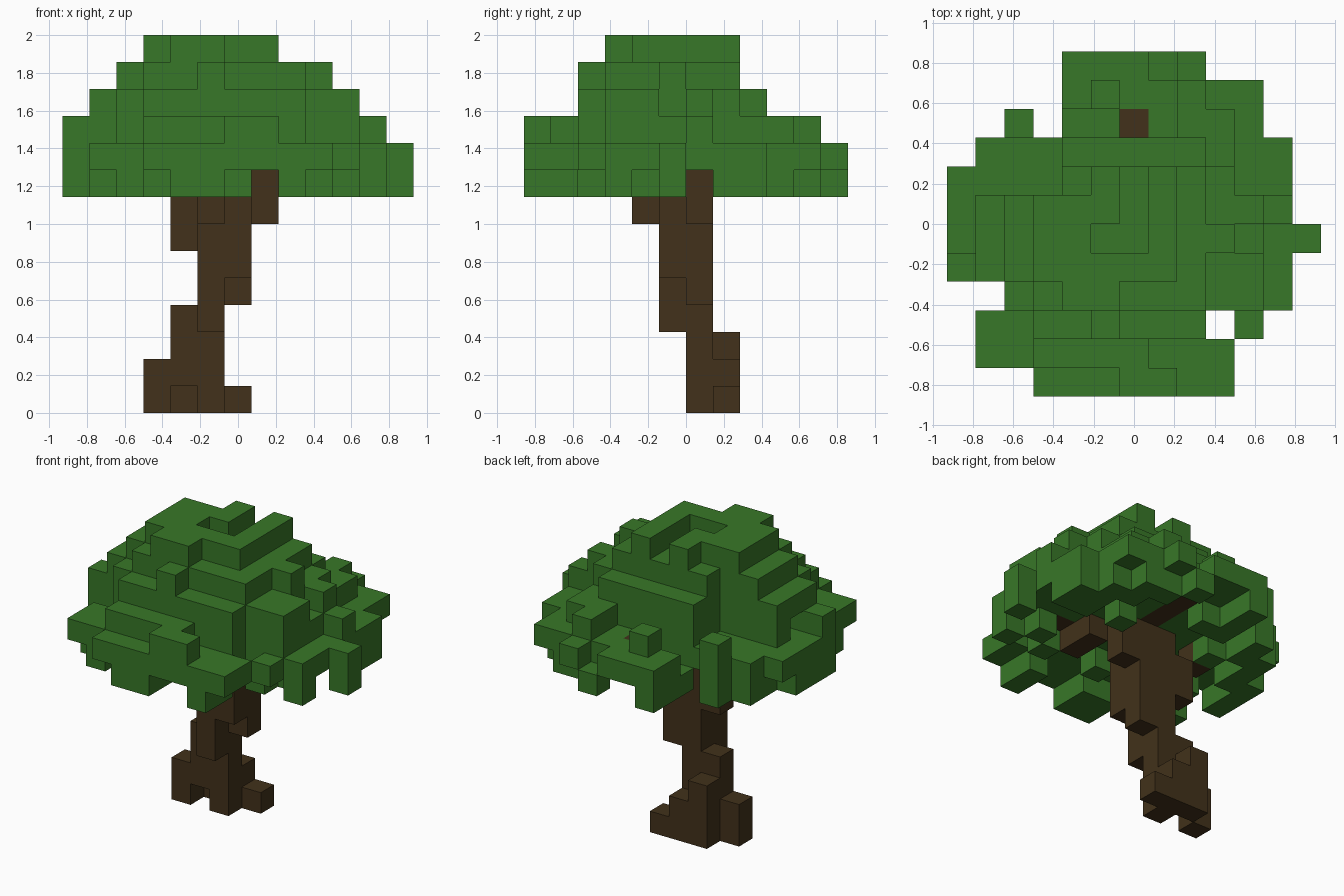
import bpy
import bmesh
from mathutils import Vector

cube = bpy.data.objects.get("Cube")
if cube:
    bpy.data.objects.remove(cube, do_unlink=True)

SIZE = 1 / 7                    # block size
OFFSET = Vector((-6.5, -6, 0))  # centres the block footprint


def fill(*boxes):
    """Blocks inside boxes given as first and last x, y and z."""
    return {(x, y, z)
            for x0, x1, y0, y1, z0, z1 in boxes
            for x in range(x0, x1 + 1)
            for y in range(y0, y1 + 1)
            for z in range(z0, z1 + 1)}


def tier(level, *boxes):
    """One layer of blocks, from boxes given as first and last x and y."""
    return fill(*[(*box, level, level) for box in boxes])


def make_material(name, colour):
    mat = bpy.data.materials.new(name)
    mat.use_nodes = True
    mat.diffuse_color = colour
    bsdf = mat.node_tree.nodes["Principled BSDF"]
    bsdf.inputs["Base Color"].default_value = colour
    bsdf.inputs["Roughness"].default_value = 1
    return mat


def build_blocks(name, blocks, solid, mat):
    """Skin the exposed sides of the blocks and merge them into flat faces."""
    bm = bmesh.new()
    verts = {}

    def corner(point):
        key = tuple(round(c) for c in point)
        if key not in verts:
            verts[key] = bm.verts.new((Vector(key) + OFFSET) * SIZE)
        return verts[key]

    for block in sorted(blocks):
        low = Vector(block)
        for axis in range(3):
            u, v, n = (Vector([float(a == (axis + s) % 3) for a in range(3)])
                       for s in (1, 2, 0))
            for side in (0, 1):
                step = n if side else -n
                if tuple(round(c) for c in low + step) in solid:
                    continue
                base = low + n * side
                loop = [base, base + u, base + u + v, base + v]
                if not side:
                    loop.reverse()
                bm.faces.new([corner(p) for p in loop])
    bmesh.ops.dissolve_limit(bm, angle_limit=0.01,
                             verts=bm.verts[:], edges=bm.edges[:])
    mesh = bpy.data.meshes.new(name)
    bm.to_mesh(mesh)
    bm.free()
    mesh.materials.append(mat)
    obj = bpy.data.objects.new(name, mesh)
    bpy.context.collection.objects.link(obj)


bark = make_material("bark_brown", (0.054, 0.031, 0.0105, 1))
leaf = make_material("leaf_green", (0.039, 0.185, 0.021, 1))

# Roots
roots = fill((3, 3, 6, 6, 0, 1), (5, 5, 6, 7, 0, 1),
             (4, 4, 7, 7, 0, 2), (6, 6, 7, 7, 0, 0))

# Leaning stem
stem = fill((4, 4, 6, 6, 1, 3), (5, 5, 6, 6, 2, 8), (5, 5, 5, 5, 3, 8),
            (6, 6, 6, 6, 4, 8), (6, 6, 5, 5, 5, 8))

# Branches to either side, to the front and to the back
branches = fill((4, 4, 6, 6, 6, 7), (3, 3, 6, 6, 8, 8), (5, 5, 4, 4, 7, 7),
                (7, 7, 6, 6, 7, 8), (8, 8, 4, 5, 8, 8), (8, 9, 4, 4, 9, 9),
                (6, 6, 7, 9, 9, 9))

# Ragged leaves hanging below the canopy, front to back
hanging = tier(8, (4, 5, 0, 1), (8, 8, 0, 1), (2, 2, 1, 1), (1, 1, 2, 2),
               (2, 3, 3, 3), (6, 6, 3, 3), (9, 9, 3, 3), (11, 11, 3, 3),
               (0, 0, 4, 6), (2, 2, 4, 4), (10, 10, 4, 4), (12, 12, 5, 5),
               (1, 1, 6, 8), (3, 3, 7, 7), (8, 8, 7, 7), (10, 11, 7, 8),
               (2, 2, 8, 9), (4, 5, 9, 9), (9, 10, 9, 9), (4, 4, 10, 11),
               (8, 9, 10, 10), (7, 7, 11, 11))

# Broad lower tier, open where the back branch comes through
broad = tier(9, (3, 9, 0, 0), (1, 9, 1, 1), (1, 8, 2, 2), (10, 10, 2, 2),
             (2, 11, 3, 3), (0, 11, 4, 7), (12, 12, 5, 5), (1, 11, 8, 8),
             (2, 2, 9, 9), (7, 10, 9, 9), (4, 10, 10, 10), (4, 6, 11, 11),
             (8, 8, 11, 11))

# Middle tiers
middle = tier(10, (6, 7, 0, 0), (3, 6, 1, 1), (3, 8, 2, 2), (2, 10, 3, 5),
              (0, 1, 4, 4), (1, 11, 6, 6), (4, 9, 7, 8), (2, 2, 9, 9),
              (8, 9, 9, 9), (5, 5, 10, 10), (8, 8, 10, 10))
upper = tier(11, (3, 8, 2, 2), (2, 10, 3, 4), (1, 9, 4, 5), (1, 10, 6, 6),
             (4, 9, 7, 7), (4, 8, 8, 8))

# Crown with a notched top
crown = tier(12, (5, 5, 2, 2), (3, 8, 3, 6), (4, 8, 7, 7), (2, 2, 4, 6),
             (9, 9, 5, 5))
peak = tier(13, (4, 5, 3, 3), (3, 7, 4, 4), (3, 4, 5, 6), (7, 7, 5, 7),
            (5, 5, 6, 7))

wood = roots | stem | branches
leaves = (hanging | broad | middle | upper | crown | peak) - wood
build_blocks("trunk", wood, wood | leaves, bark)
build_blocks("canopy", leaves, wood | leaves, leaf)
